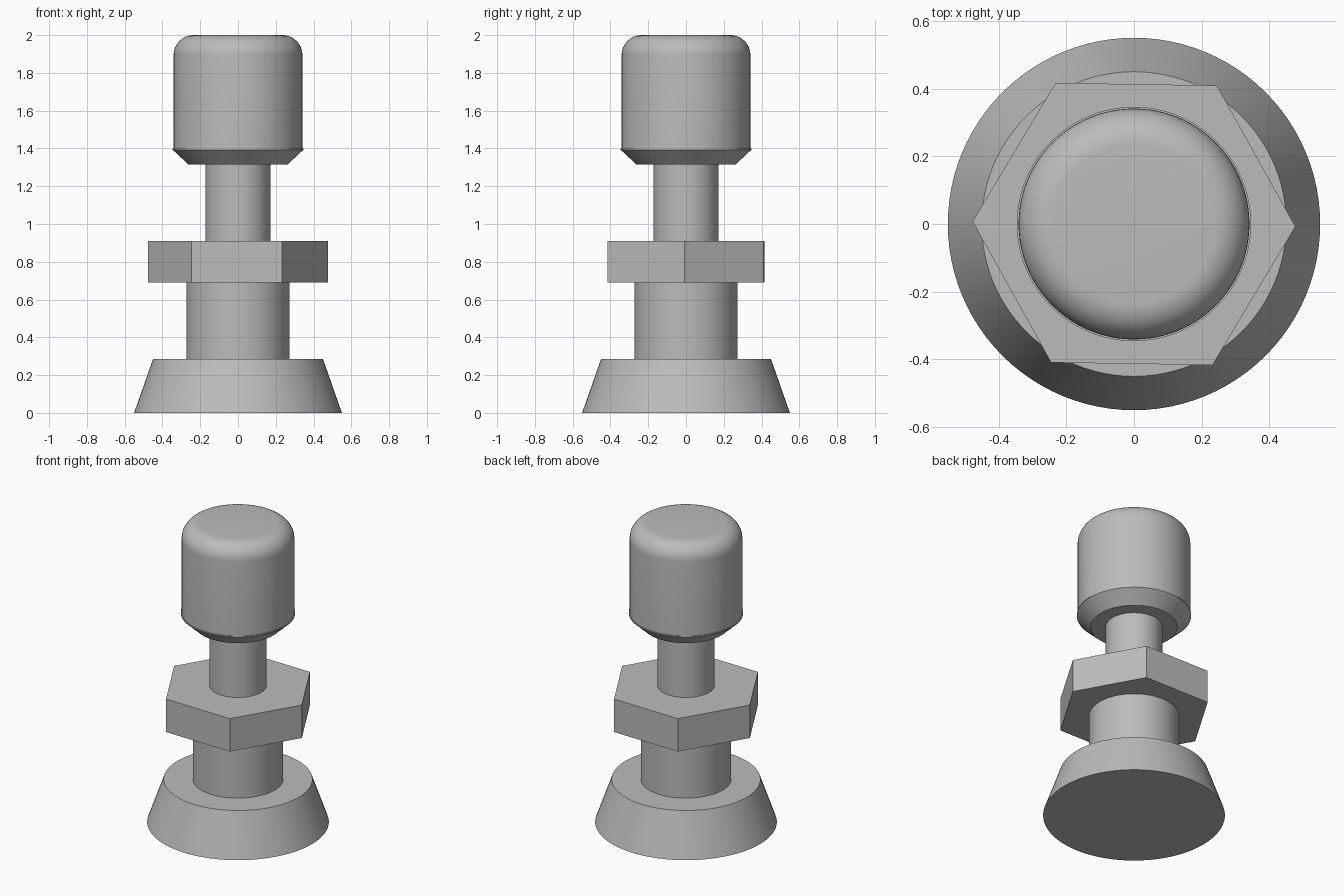
import bpy, bmesh, math

cube = bpy.data.objects.get("Cube")
if cube:
    bpy.data.objects.remove(cube, do_unlink=True)

grey = bpy.data.materials.new("plain grey")
grey.use_nodes = True
colour = (0.5, 0.5, 0.5, 1)
grey.diffuse_color = colour
grey.node_tree.nodes["Principled BSDF"].inputs["Base Color"].default_value = colour


def lathe(name, profile, sides=96, turn=0.0):
    """Closed solid of revolution from (radius, height) points, bottom to top."""
    bm = bmesh.new()
    rings = []
    for r, z in profile:
        angles = [turn + math.tau * i / sides for i in range(sides)]
        rings.append([bm.verts.new((r * math.cos(a), r * math.sin(a), z)) for a in angles])
    for low, high in zip(rings, rings[1:]):
        for i in range(sides):
            j = (i + 1) % sides
            bm.faces.new((low[i], low[j], high[j], high[i]))
    bm.faces.new(rings[0][::-1])
    bm.faces.new(rings[-1])
    mesh = bpy.data.meshes.new(name)
    bm.to_mesh(mesh)
    bm.free()
    mesh.materials.append(grey)
    obj = bpy.data.objects.new(name, mesh)
    bpy.context.collection.objects.link(obj)
    bpy.ops.object.select_all(action="DESELECT")
    obj.select_set(True)
    bpy.context.view_layer.objects.active = obj
    bpy.ops.object.shade_smooth_by_angle(angle=math.radians(25))
    return obj


# Flared foot, collar and stem
lathe("flared_foot", [(0.55, 0), (0.45, 0.285)])
lathe("collar", [(0.273, 0.285), (0.273, 0.69)])
lathe("stem", [(0.172, 0.91), (0.172, 1.315)])

# Hexagonal nut, turned very slightly
lathe("hex_nut", [(0.477, 0.69), (0.477, 0.91)], sides=6, turn=math.radians(-0.9))

# Knob with chamfered bottom, thin lip and rounded top edge
fillet = 0.105
steps = 10
knob = [(0.262, 1.315), (0.346, 1.393), (0.346, 1.4), (0.341, 1.4)]
for k in range(steps + 1):
    a = math.pi / 2 * k / steps
    knob.append((0.341 - fillet + fillet * math.cos(a), 2 - fillet + fillet * math.sin(a)))
lathe("knob", knob)
